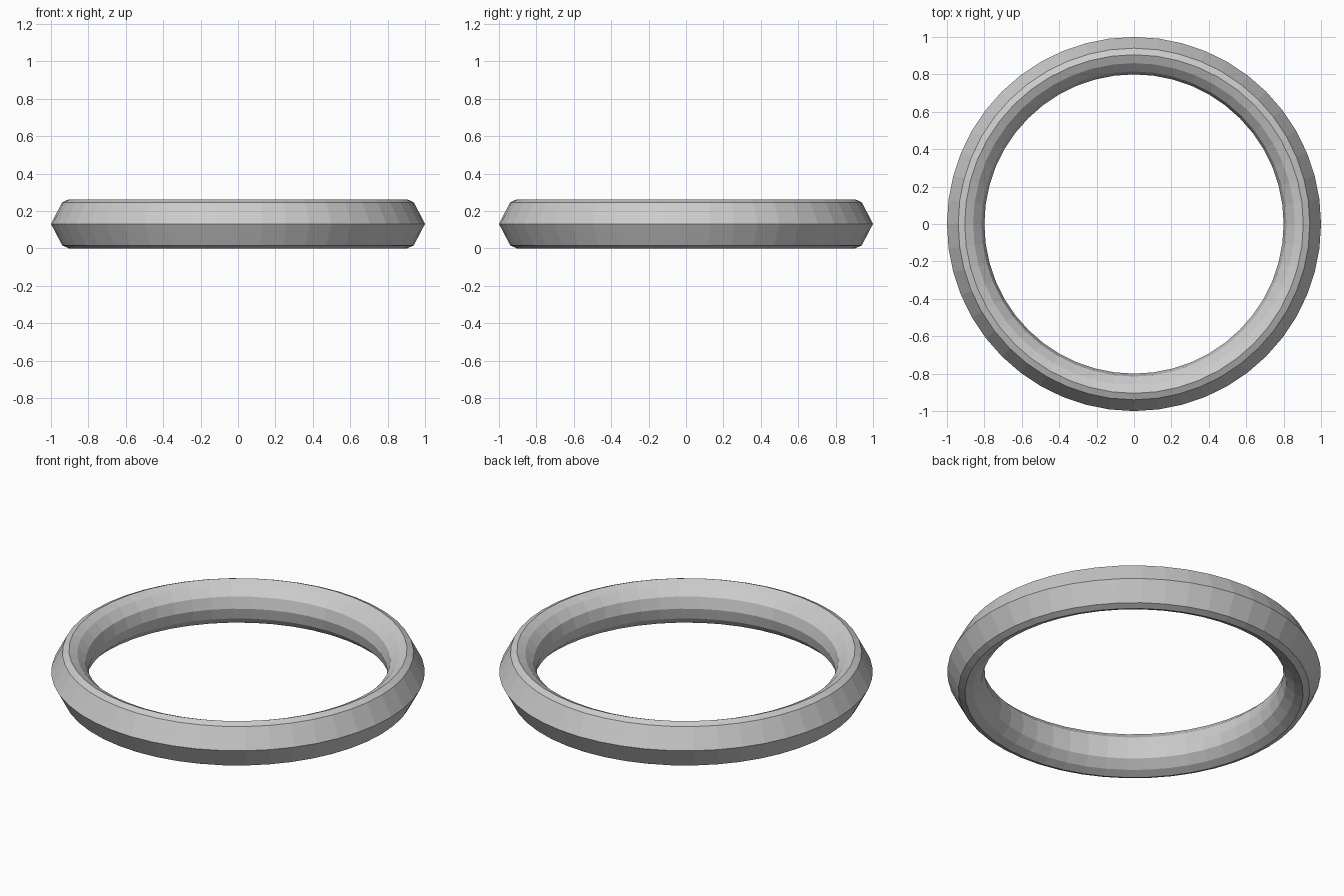
import bpy, bmesh
from math import cos, sin, tau

if "Cube" in bpy.data.objects:
    bpy.data.objects.remove(bpy.data.objects["Cube"])

SEGMENTS = 48
MID = 0.131

# Upper half of the cross-section (radius, height above mid-plane), outer ridge to inner ridge
upper = [(1.0, 0.0), (0.94, 0.115), (0.905, 0.131),
         (0.86, 0.11), (0.815, 0.065), (0.80, 0.0)]
# Mirror it to close the profile
profile = upper + [(r, -h) for r, h in reversed(upper[1:-1])]

# Ring: revolve the closed profile around z
bm = bmesh.new()
rings = []
for i in range(SEGMENTS):
    a = tau * i / SEGMENTS
    rings.append([bm.verts.new((r * cos(a), r * sin(a), MID + h)) for r, h in profile])
n = len(profile)
for i in range(SEGMENTS):
    a, b = rings[i], rings[(i + 1) % SEGMENTS]
    for j in range(n):
        k = (j + 1) % n
        bm.faces.new((a[j], b[j], b[k], a[k]))
bmesh.ops.recalc_face_normals(bm, faces=bm.faces)

mesh = bpy.data.meshes.new("ring_band")
bm.to_mesh(mesh)
bm.free()
bpy.context.collection.objects.link(bpy.data.objects.new("ring_band", mesh))
